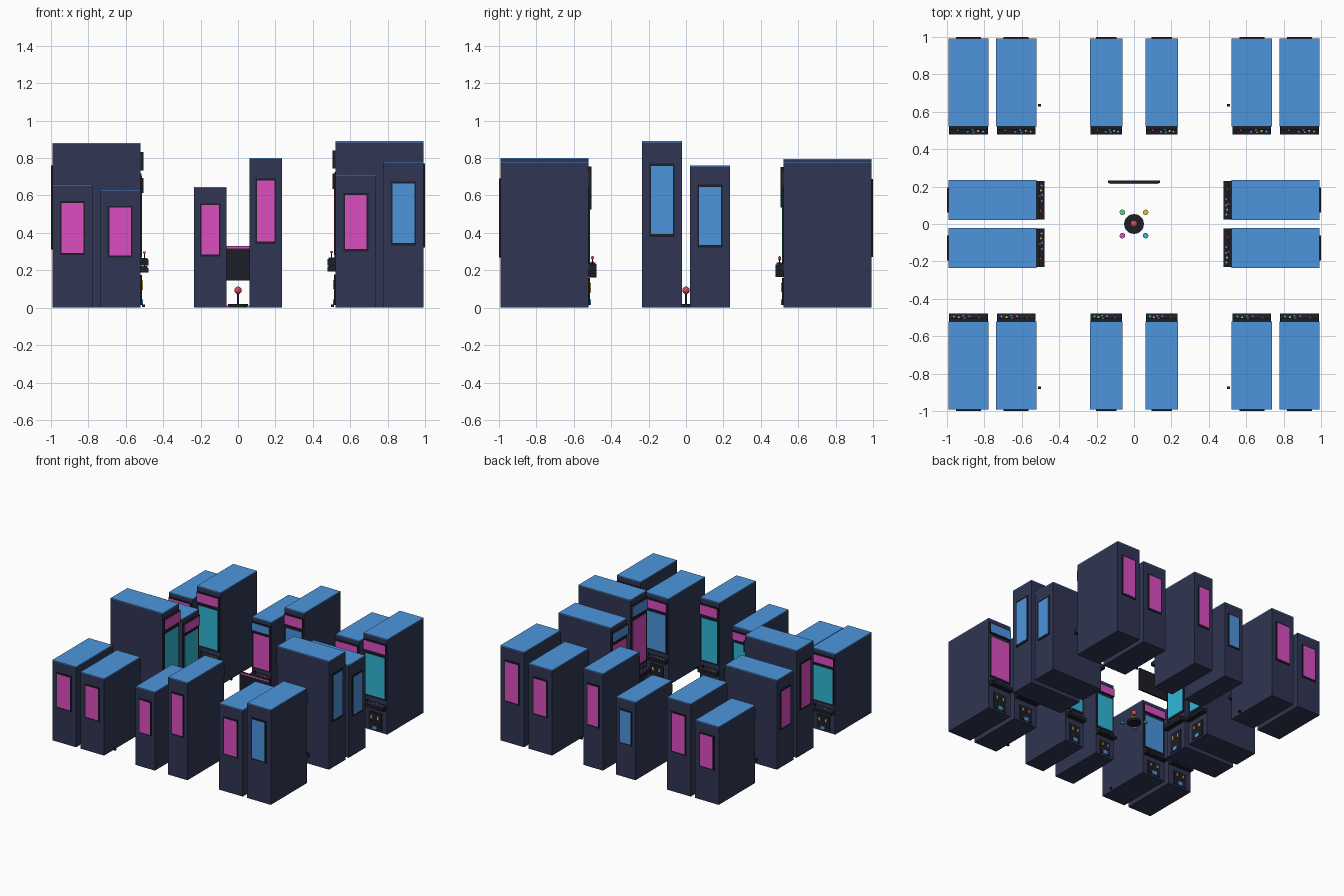
import bpy, bmesh, math
from mathutils import Matrix, Vector

if "Cube" in bpy.data.objects:
    bpy.data.objects.remove(bpy.data.objects["Cube"])

COLORS = {
    "navy": (0.03, 0.036, 0.085), "black": (0.012, 0.013, 0.02),
    "blue": (0.075, 0.3, 0.73), "pink": (0.72, 0.075, 0.53),
    "cyan": (0.03, 0.48, 0.68), "red": (0.7, 0.06, 0.1),
    "yellow": (0.8, 0.5, 0.06), "green": (0.1, 0.65, 0.25),
}
MATS = {}
for key, c in COLORS.items():
    MATS[key] = bpy.data.materials.new(key)
    MATS[key].diffuse_color = (*c, 1)


def finish(bm, name, color, xf, smooth=False):
    me = bpy.data.meshes.new(name)
    bmesh.ops.recalc_face_normals(bm, faces=bm.faces)
    for f in bm.faces:
        f.smooth = smooth
    bm.to_mesh(me)
    bm.free()
    me.materials.append(MATS[color])
    ob = bpy.data.objects.new(name, me)
    ob.matrix_world = xf
    bpy.context.collection.objects.link(ob)
    return ob


def box(name, color, x, y, z, xf=Matrix()):
    """Box from (min, max) ranges."""
    bm = bmesh.new()
    size = Vector((x[1] - x[0], y[1] - y[0], z[1] - z[0]))
    mid = Vector((x[0] + x[1], y[0] + y[1], z[0] + z[1])) / 2
    bmesh.ops.create_cube(bm, size=1, matrix=Matrix.Translation(mid) @ Matrix.Diagonal((*size, 1)))
    return finish(bm, name, color, xf)


def rod(name, color, x, y, z, r, xf=Matrix(), n=12, r2=None):
    """Upright cylinder or cone between two heights."""
    bm = bmesh.new()
    bmesh.ops.create_cone(bm, cap_ends=True, segments=n, radius1=r, radius2=r if r2 is None else r2,
                          depth=z[1] - z[0], matrix=Matrix.Translation((x, y, (z[0] + z[1]) / 2)))
    return finish(bm, name, color, xf)


def ball(name, color, x, y, z, r, xf=Matrix()):
    bm = bmesh.new()
    bmesh.ops.create_uvsphere(bm, u_segments=14, v_segments=8, radius=r,
                              matrix=Matrix.Translation((x, y, z)))
    return finish(bm, name, color, xf, True)


def console(w, h, xf):
    """Wedge-shaped control shelf extruded across the cabinet."""
    top, low = 0.305 * h, 0.255 * h
    prof = [(0.004, low), (-0.042, low), (-0.042, top - 0.012), (0.004, top)]
    bm = bmesh.new()
    ends = [[bm.verts.new((s * w * 0.48, y, z)) for y, z in prof] for s in (-1, 1)]
    for e in ends:
        bm.faces.new(e)
    for i in range(4):
        j = (i + 1) % 4
        bm.faces.new((ends[0][i], ends[0][j], ends[1][j], ends[1][i]))
    finish(bm, "control_shelf", "black", xf)
    # stick on one side, buttons on the other
    t = top - 0.008
    rod("stick_shaft", "black", -w * 0.27, -0.02, (t, t + 0.03), 0.003, xf, 8)
    ball("stick_knob", "red", -w * 0.27, -0.02, t + 0.034, 0.007, xf)
    layout = [(-0.02, -0.027, "pink"), (0.1, -0.015, "green"), (0.13, -0.031, "blue"),
              (0.24, -0.022, "yellow"), (0.36, -0.026, "cyan")]
    for bx, by, col in layout:
        rod("shelf_button", col, bx * w, by, (t - 0.003, t + 0.006), 0.0055, xf, 10)


def cabinet(x, y, turn, w, h, accent, screen):
    """Local frame: front face on y = 0 facing -y, body running back along +y."""
    xf = Matrix.Translation((x, y, 0)) @ Matrix.Rotation(math.radians(turn), 4, "Z")
    hw = w / 2
    box("cabinet_body", "navy", (-hw, hw), (0, 0.472), (0, h - 0.006), xf)
    box("roof_trim", "blue", (-hw, hw), (0, 0.472), (h - 0.006, h), xf)
    # lit header
    box("header_box", "black", (-hw * 0.95, hw * 0.95), (-0.014, 0.002), (0.835 * h, 0.945 * h), xf)
    box("header_light", accent, (-hw * 0.9, hw * 0.9), (-0.016, -0.01),
        (0.843 * h, 0.937 * h), xf)
    # front screen
    box("screen_bezel", "black", (-hw * 0.9, hw * 0.9), (-0.005, 0.002), (0.35 * h, 0.815 * h), xf)
    box("screen", screen, (-hw * 0.8, hw * 0.8), (-0.007, 0), (0.37 * h, 0.8 * h), xf)
    console(w, h, xf)
    # coin door
    box("coin_door", "black", (-hw * 0.55, hw * 0.55), (-0.006, 0.002), (0.015, 0.2 * h), xf)
    for s in (-1, 1):
        box("coin_slot", "yellow", (s * hw * 0.28 - 0.006, s * hw * 0.28 + 0.006), (-0.011, 0),
            (0.13 * h, 0.165 * h), xf)
    box("coin_return", "blue", (-0.02, 0.02), (-0.012, 0), (0.015, 0.045), xf)
    # back panel
    box("back_frame", "black", (-hw * 0.62, hw * 0.62), (0.47, 0.479), (0.425 * h, 0.865 * h), xf)
    box("back_panel", accent, (-hw * 0.54, hw * 0.54), (0.47, 0.48), (0.442 * h, 0.85 * h), xf)


XS = [(-0.885, 0.215), (-0.63, 0.215), (-0.148, 0.175), (0.148, 0.175), (0.63, 0.215), (0.885, 0.215)]
BACK = [(0.64, "pink", "cyan"), (0.76, "pink", "cyan"), (0.64, "blue", "pink"),
        (0.795, "pink", "blue"), (0.70, "pink", "blue"), (0.78, "pink", "cyan")]
FRONT = [(0.66, "pink", "cyan"), (0.63, "pink", "blue"), (0.645, "pink", "cyan"),
         (0.80, "pink", "cyan"), (0.71, "pink", "blue"), (0.78, "blue", "pink")]
for (x, w), b, f in zip(XS, BACK, FRONT):
    cabinet(x, 0.52, 0, w, *b)
    cabinet(x, -0.52, 180, w, *f)
# side pairs facing the middle
cabinet(-0.52, -0.128, 90, 0.215, 0.88, "pink", "cyan")
cabinet(-0.52, 0.128, 90, 0.215, 0.735, "pink", "cyan")
cabinet(0.52, -0.128, -90, 0.215, 0.89, "blue", "pink")
cabinet(0.52, 0.128, -90, 0.215, 0.76, "blue", "pink")

# loose floor tokens beside the inner cabinets
for x in (-0.506, 0.506):
    for y in (0.635, -0.875):
        box("floor_token", "black", (x - 0.008, x + 0.008), (y - 0.007, y + 0.007), (0.004, 0.018))

# centre stick and buttons
rod("centre_base", "black", 0, 0, (0, 0.02), 0.053, n=24)
rod("centre_shaft", "black", 0, 0, (0.02, 0.085), 0.006)
ball("centre_knob", "red", 0, 0, 0.093, 0.02)
for x, y, col in [(-1, 1, "green"), (1, 1, "yellow"), (-1, -1, "pink"), (1, -1, "cyan")]:
    rod("floor_button", col, x * 0.062, y * 0.062, (0, 0.012), 0.015, n=16)

# hanging score board
box("score_board", "black", (-0.14, 0.14), (0.218, 0.232), (0.145, 0.33))
box("score_board_strip", "pink", (-0.13, 0.13), (0.215, 0.22), (0.316, 0.328))

for m in bpy.data.materials:
    if m.users and not m.is_grease_pencil:
        m.use_nodes = True
        m.node_tree.nodes["Principled BSDF"].inputs["Base Color"].default_value = m.diffuse_color
